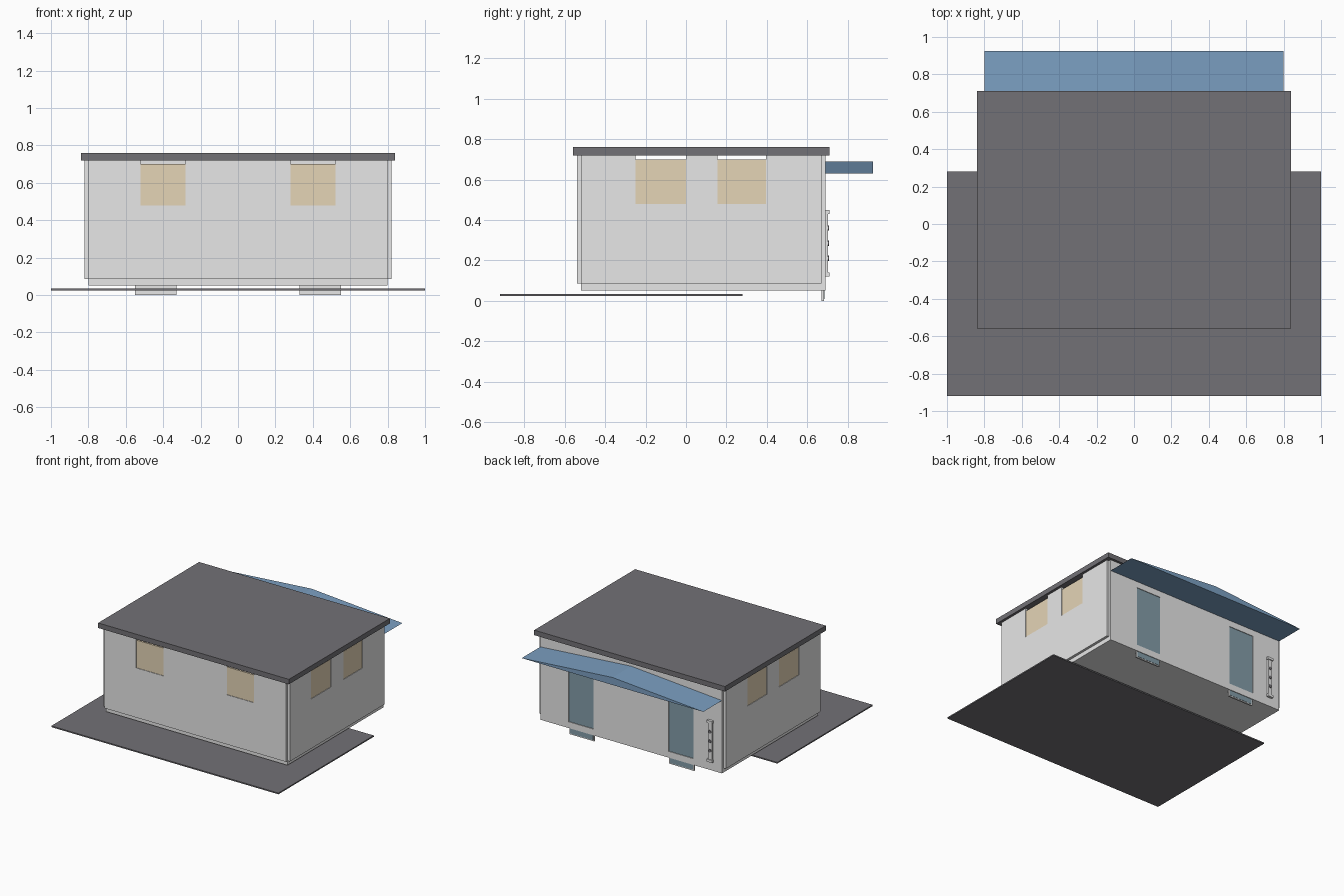
import bpy, bmesh
from mathutils import Matrix, Vector

cube = bpy.data.objects.get("Cube")
if cube:
    bpy.data.objects.remove(cube, do_unlink=True)


def material(name, rgb):
    m = bpy.data.materials.new(name)
    m.use_nodes = True
    m.diffuse_color = (*rgb, 1)
    m.node_tree.nodes["Principled BSDF"].inputs["Base Color"].default_value = (*rgb, 1)
    return m


white = material("wall_white", (0.8, 0.8, 0.8))
grey = material("slate_grey", (0.17, 0.165, 0.18))
tan = material("window_tan", (0.78, 0.66, 0.47))
blue = material("canopy_blue", (0.2, 0.35, 0.54))
door_blue = material("door_blue", (0.23, 0.34, 0.4))


def finish(name, bm, mat):
    bmesh.ops.recalc_face_normals(bm, faces=bm.faces)
    mesh = bpy.data.meshes.new(name)
    bm.to_mesh(mesh)
    bm.free()
    mesh.materials.append(mat)
    obj = bpy.data.objects.new(name, mesh)
    bpy.context.collection.objects.link(obj)
    return obj


def box(name, xs, ys, zs, mat):
    bm = bmesh.new()
    bmesh.ops.create_cube(bm, size=1)
    lo, hi = Vector((xs[0], ys[0], zs[0])), Vector((xs[1], ys[1], zs[1]))
    for v in bm.verts:
        v.co = (lo + hi) / 2 + v.co * (hi - lo)
    return finish(name, bm, mat)


def extrude_faces(bm, offset):
    """Give a flat sheet of faces thickness along offset."""
    new = bmesh.ops.extrude_face_region(bm, geom=bm.faces[:])["geom"]
    bmesh.ops.translate(bm, vec=offset, verts=[g for g in new if isinstance(g, bmesh.types.BMVert)])


def wall(name, place, offset, span, zs, openings):
    """Wall sheet with rectangular openings (u0, u1, z0, z1), thickened by offset."""
    us = sorted({*span, *[u for o in openings for u in o[:2]]})
    hs = sorted({*zs, *[h for o in openings for h in o[2:]]})
    bm = bmesh.new()
    for u0, u1 in zip(us, us[1:]):
        for h0, h1 in zip(hs, hs[1:]):
            u, h = (u0 + u1) / 2, (h0 + h1) / 2
            if any(o[0] < u < o[1] and o[2] < h < o[3] for o in openings):
                continue
            corners = ((u0, h0), (u1, h0), (u1, h1), (u0, h1))
            bm.faces.new([bm.verts.new(place(a, b)) for a, b in corners])
    bmesh.ops.remove_doubles(bm, verts=bm.verts, dist=1e-4)
    extrude_faces(bm, offset)
    return finish(name, bm, white)


# Main dimensions
X, FRONT, BACK, T = 0.80, -0.52, 0.67, 0.02
BASE, SILL, HEAD, EAVE = 0.085, 0.48, 0.70, 0.72
front_windows = [(-0.52, -0.28), (0.28, 0.52)]
side_windows = [(-0.25, 0.0), (0.155, 0.395)]
doors = [(-0.55, -0.33), (0.33, 0.55)]

# Ground slab, floor and roof
box("ground_slab", (-1, 1), (-0.92, 0.28), (0.025, 0.035), grey)
box("floor_base", (-X, X), (FRONT, BACK), (0.05, BASE), white)
box("roof", (-0.84, 0.84), (-0.56, 0.71), (EAVE, 0.76), grey)

# Walls, with window notches open up to the eaves
wall("front_wall", lambda u, h: (u, FRONT, h), (0, -T, 0), (-X, X), (BASE, EAVE),
     [(a, b, SILL, EAVE) for a, b in front_windows])
wall("back_wall", lambda u, h: (u, BACK, h), (0, T, 0), (-X, X), (0.05, EAVE),
     [(a, b, 0.1, 0.58) for a, b in doors])
for side, label in ((1, "left"), (-1, "right")):
    wall(label + "_wall", lambda u, h: (side * X, u, h), (side * T, 0, 0),
         (FRONT, BACK), (BASE, EAVE), [(a, b, SILL, EAVE) for a, b in side_windows])
    x0, x1 = sorted((side * (X + 0.006), side * (X + 0.016)))
    for i, ys in enumerate(side_windows):
        box(f"{label}_window_{i + 1}", (x0, x1), ys, (SILL, HEAD), tan)
for i, xs in enumerate(front_windows):
    box(f"front_window_{i + 1}", xs, (FRONT - 0.016, FRONT - 0.006), (SILL, HEAD), tan)

# Doors run down below the floor, with a pale rim at the foot
for i, (a, b) in enumerate(doors):
    box(f"door_{i + 1}", (a + 0.008, b - 0.008), (0.672, 0.685), (0.008, 0.58), door_blue)
    box(f"door_foot_{i + 1}", (a, b), (0.671, 0.683), (0, 0.05), white)
    for k, x in enumerate((a, b - 0.008)):
        box(f"door_jamb_{i + 1}_{k + 1}", (x, x + 0.008), (0.672, 0.685), (0.1, 0.58), door_blue)

# Shallow gabled canopy over the doors
bm = bmesh.new()
bm.faces.new([bm.verts.new((x, 0.69, z)) for x, z in ((-X, 0.63), (X, 0.63), (0, 0.69))])
extrude_faces(bm, (0, 0.235, 0))
finish("canopy", bm, blue)

# Narrow upright panel beside a door, with capped ends and small round marks
box("side_panel", (-0.72, -0.685), (0.69, 0.703), (0.13, 0.44), white)
for label, z in (("bottom", 0.12), ("top", 0.43)):
    box(f"panel_{label}_cap", (-0.727, -0.678), (0.69, 0.71), (z, z + 0.02), white)
for i in range(3):
    bm = bmesh.new()
    turn = Matrix.Translation((-0.7025, 0.704, 0.21 + i * 0.075)) @ Matrix.Rotation(1.5708, 4, "X")
    bmesh.ops.create_cone(bm, cap_ends=True, segments=12, radius1=0.013, radius2=0.013,
                          depth=0.006, matrix=turn)
    finish(f"panel_mark_{i + 1}", bm, grey)
